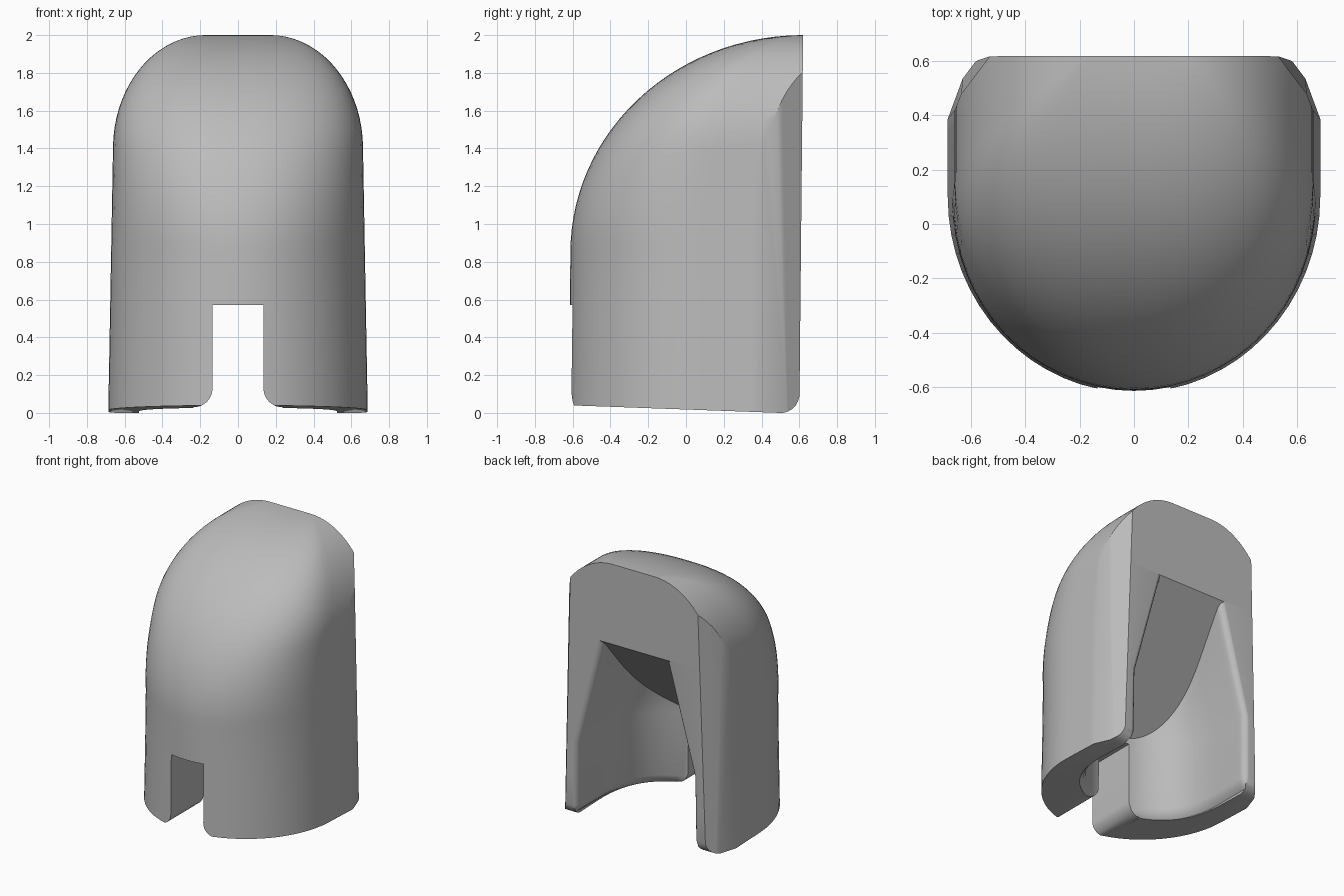
import bpy, bmesh
from math import sin, cos, pi, radians, sqrt
from mathutils import Vector

old = bpy.data.objects.get("Cube")
if old:
    bpy.data.objects.remove(old, do_unlink=True)

grey = bpy.data.materials.new("plain_grey")
grey.use_nodes = True
grey.diffuse_color = (0.5, 0.5, 0.5, 1)
grey.node_tree.nodes["Principled BSDF"].inputs["Base Color"].default_value = (0.5, 0.5, 0.5, 1)


def loft(rings):
    """Skin a stack of closed rings and cap both ends."""
    bm = bmesh.new()
    loops = [[bm.verts.new(p) for p in ring] for ring in rings]
    n = len(loops[0])
    for a, b in zip(loops, loops[1:]):
        for i in range(n):
            j = (i + 1) % n
            bm.faces.new((a[i], a[j], b[j], b[i]))
    bm.faces.new(loops[0][::-1])
    bm.faces.new(loops[-1])
    bmesh.ops.recalc_face_normals(bm, faces=bm.faces)
    return bm


def slice_off(bm, point, normal):
    """Remove everything on the normal side of a plane and close the cut."""
    cut = bmesh.ops.bisect_plane(bm, geom=bm.verts[:] + bm.edges[:] + bm.faces[:],
                                 plane_co=point, plane_no=normal, clear_outer=True)
    edges = [e for e in cut["geom_cut"] if isinstance(e, bmesh.types.BMEdge)]
    bmesh.ops.contextual_create(bm, geom=edges)
    bmesh.ops.recalc_face_normals(bm, faces=bm.faces)


def make(name, bm):
    mesh = bpy.data.meshes.new(name)
    bm.to_mesh(mesh)
    bm.free()
    mesh.materials.append(grey)
    obj = bpy.data.objects.new(name, mesh)
    bpy.context.collection.objects.link(obj)
    return obj


def mirrored(half):
    """Complete a ring whose first half runs along +x and ends on the centre line."""
    return half + [(-x, y, z) for x, y, z in reversed(half[:-1])]


def plan(w, front, centre, back, z, power=2.0, steps=16):
    """Straight sides with a rounded front."""
    half = [(w, back, z), (w, (back + centre) / 2, z)]
    for i in range(steps + 1):
        a = pi / 2 * i / steps
        x = w * cos(a) ** (2 / power) if i < steps else 0
        half.append((x, centre + (front - centre) * sin(a) ** (2 / power), z))
    return mirrored(half)


# Outer hood: tapered wall that curves back into a dome
def half_width(z):
    if z < 1.4:
        return 0.687 - 0.018 * z
    return 0.17 + 0.492 * sqrt(max(0, 1 - ((z - 1.4) / 0.6) ** 2))


rings = []
for z in (-0.1, 0.3, 0.6):
    rings.append(plan(half_width(z), -0.622 + 0.012 * z, 0.1, 0.6 + 0.01 * z, z))
for i in range(29):
    t = radians(89.3) * i / 28
    z = 0.85 + 1.15 * sin(t)
    back = 0.6 + 0.01 * z
    front = 0.62 - 1.232 * cos(t)
    centre = back - 0.52 * (back - front) / 1.23
    rings.append(plan(half_width(z), front, centre, back, z, 2 + 0.5 * sin(t)))
body = loft(rings)

# Chamfered rear corners
for pts in (((0.53, 0.62, 1.83), (0.65, 0.46, 1.66), (0.585, 0.6, 0)),
            ((0.682, 0.4, 0), (0.645, 0.5, 0), (0.66, 0.42, 1.5))):
    a, b, c = map(Vector, pts)
    n = (b - a).cross(c - a).normalized()
    if n.x < 0:
        n = -n
    slice_off(body, a, n)
    slice_off(body, (-a.x, a.y, a.z), (-n.x, n.y, n.z))

# Sloping underside with a rounded rear edge
slice_off(body, (0, 0.5, 0), (0, -0.036, -1))
slice_off(body, (0, -0.61, 0.06), (0, -0.8, -0.6))
for deg in (15, 30, 45, 60, 75):
    a = radians(deg)
    slice_off(body, (0, 0.5 + 0.1 * sin(a), 0.1 - 0.1 * cos(a)), (0, sin(a), -cos(a)))
hood = make("hood", body)


# Rear cavity with flared mouth, leaning sides and sloping ceiling
def cavity_ring(w, front, z):
    back = 0.6 + 0.01 * z
    flare = [(w + 0.05, back + 0.1, z)]
    for i in range(6):
        a = pi / 2 * i / 5
        flare.append((w + 0.05 * (1 - sin(a)), back - 0.05 * (1 - cos(a)) * 1.0 + 0.002, z))
    curve = plan(w, front, 0.3, back - 0.08, z, 2.3)
    return mirrored(flare + curve[:len(curve) // 2 + 1])


sections = [(0.525, -0.27, -0.1), (0.525, -0.27, 0.02), (0.5, -0.245, 0.045),
            (0.485, -0.23, 0.09), (0.48, -0.225, 0.57), (0.23, -0.13, 1.5)]
hollow = loft([cavity_ring(*s) for s in sections])
slice_off(hollow, (0, 0.62, 1.4), (0, -0.8, 0.84))
cavity = make("cavity_cutter", hollow)

# Front notch with rounded lower corners
half = [(0.235, 0, -0.1)]
for i in range(9):
    a = pi / 2 * i / 8
    half.append((0.235 - 0.1 * sin(a), 0, 0.13 - 0.1 * cos(a)))
half += [(0.135, 0, 0.572), (0, 0, 0.572)]
outline = mirrored(half)
notch = make("notch_cutter", loft([[(x, y, z) for x, _, z in outline] for y in (-1, 0.1)]))

# Cut the openings
bpy.ops.object.select_all(action="DESELECT")
hood.select_set(True)
bpy.context.view_layer.objects.active = hood
for cutter in (cavity, notch):
    cutter.hide_render = True
    mod = hood.modifiers.new(cutter.name, "BOOLEAN")
    mod.object = cutter
    mod.operation = "DIFFERENCE"
    mod.solver = "EXACT"
    bpy.ops.object.modifier_apply(modifier=mod.name)
    bpy.data.objects.remove(cutter, do_unlink=True)
bpy.ops.object.shade_smooth_by_angle(angle=radians(30))
